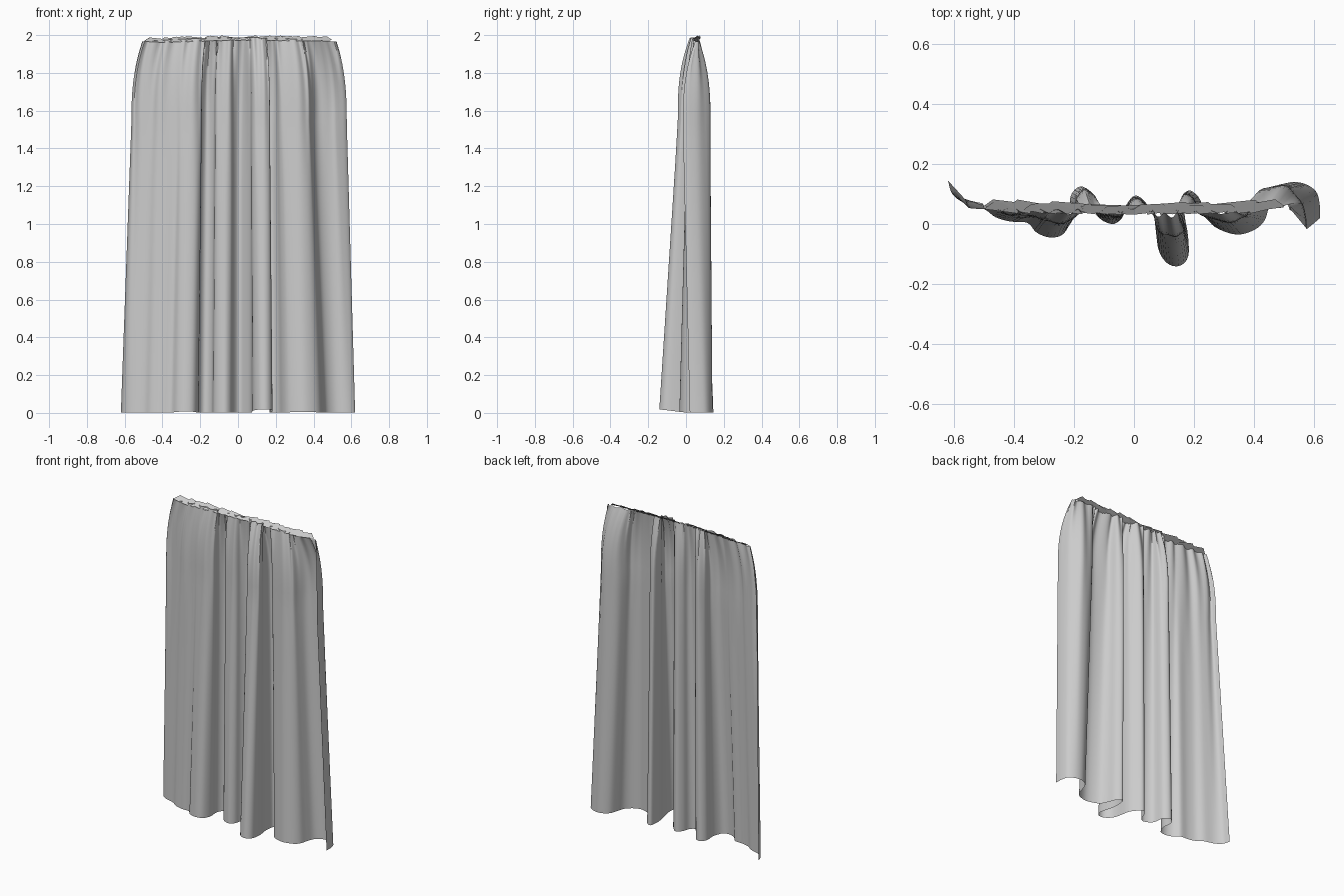
import bpy, bmesh, math, random
from mathutils import Vector

cube = bpy.data.objects.get("Cube")
if cube:
    bpy.data.objects.remove(cube, do_unlink=True)
random.seed(4)

cloth = bpy.data.materials.new("grey cloth")
cloth.use_nodes = True
grey = (0.6, 0.6, 0.6, 1)
cloth.diffuse_color = grey
bsdf = cloth.node_tree.nodes["Principled BSDF"]
bsdf.inputs["Base Color"].default_value = grey
bsdf.inputs["Roughness"].default_value = 0.9

# Fold line of the hem, left to right
HEM = [(-.62, .145), (-.605, .1), (-.565, .07), (-.5, .05), (-.46, .022), (-.41, .008),
       (-.355, .004), (-.325, -.028), (-.28, -.045), (-.235, -.033), (-.21, .02),
       (-.212, .09), (-.18, .125), (-.14, .1), (-.125, .03), (-.075, .0),
       (-.04, .02), (-.025, .065), (.005, .095), (.04, .07), (.07, .02),
       (.08, -.08), (.11, -.13), (.15, -.14), (.18, -.11), (.18, -.04),
       (.168, .04), (.178, .11), (.215, .09), (.24, .03), (.27, -.01),
       (.34, -.035), (.4, -.02), (.435, .012), (.45, .06), (.47, .11),
       (.515, .138), (.565, .135), (.605, .11), (.618, .07), (.62, .02)]


def smooth_path(pts, steps):
    """Catmull-Rom curve through the points."""
    p = [Vector(q) for q in pts]
    p = [2 * p[0] - p[1]] + p + [2 * p[-1] - p[-2]]
    out = []
    for a, b, c, d in zip(p, p[1:], p[2:], p[3:]):
        for k in range(steps):
            t = k / steps
            out.append(0.5 * (2 * b + (c - a) * t + (2 * a - 5 * b + 4 * c - d) * t * t
                              + (3 * b - a - 3 * c + d) * t ** 3))
    return out + [p[-2]]


def make_object(name, bm):
    mesh = bpy.data.meshes.new(name)
    bm.to_mesh(mesh)
    bm.free()
    mesh.materials.append(cloth)
    obj = bpy.data.objects.new(name, mesh)
    bpy.context.collection.objects.link(obj)
    return obj


def drape(h, i):
    """Position on the cloth: h is the height from 0 to 1, h > 0.78 is gathered."""
    p = path[i]
    low = 0.003 + 0.12 * max(0, -0.01 - p.y)
    pull = 0.03 * math.exp(-((p.x - 0.45) / 0.08) ** 2)
    mid_scale = 0.45 if p.y < 0.04 else 0.88
    edge = 0.8 * max(0, abs(p.x) - 0.56)
    mid = Vector((p.x * (0.92 + 0.015 * p.x) - pull,
                  0.04 + (p.y - 0.04) * mid_scale - edge))
    top = Vector((p.x * (0.83 + 0.02 * p.x) - pull, 0.05 + (p.y - 0.04) * 0.12))
    top_z = 1.965 + 0.022 * (1 - (p.x / 0.62) ** 2)
    if h < 0.78:
        q = p.lerp(mid, h / 0.78)
    else:
        u = (1 - h) / 0.22
        q = top.lerp(mid, 1 - (1 - u) ** 2.6)
    # small gathers that fade downwards
    gather = max(0, (h - 0.5) / 0.5) ** 2
    q.y += 0.008 * gather * math.sin(i * 0.95 + 2 * math.sin(i * 0.13))
    return (q.x, q.y, low + (top_z - low) * h)


# Draped cloth sheet
path = smooth_path(HEM, 4)
heights = [k / 20 * 0.78 for k in range(20)] + [0.78 + 0.22 * math.sin(k / 12 * math.pi / 2) for k in range(13)]
bm = bmesh.new()
rows = [[bm.verts.new(drape(h, i)) for i in range(len(path))] for h in heights]
for lower, upper in zip(rows, rows[1:]):
    for i in range(len(path) - 1):
        bm.faces.new((lower[i], lower[i + 1], upper[i + 1], upper[i]))
curtain = make_object("curtain_cloth", bm)
bpy.context.view_layer.objects.active = curtain
curtain.select_set(True)
bpy.ops.object.shade_smooth_by_angle(angle=math.radians(60))

# Flattened creases folded over along the gathered top edge
bm = bmesh.new()
for side in (-1, 1):
    for k in range(10):
        inner = 0.043 * k
        outer = min(0.5, inner + random.uniform(0.1, 0.18))
        y0 = 0.045 + 0.01 * inner
        y1 = 0.04 + 0.03 * outer + random.uniform(-0.008, 0.008)
        z = 1.984 - (0.03 if side < 0 else 0.012) * inner
        corners = ((inner, y0 - 0.014, z - 0.012), (outer, y1, z - 0.006),
                   (outer - 0.03, y1 + 0.022, z + 0.014), (inner, y0 + 0.018, z))
        bm.faces.new([bm.verts.new((side * x, y, c)) for x, y, c in corners])
make_object("gathered_heading", bm)
